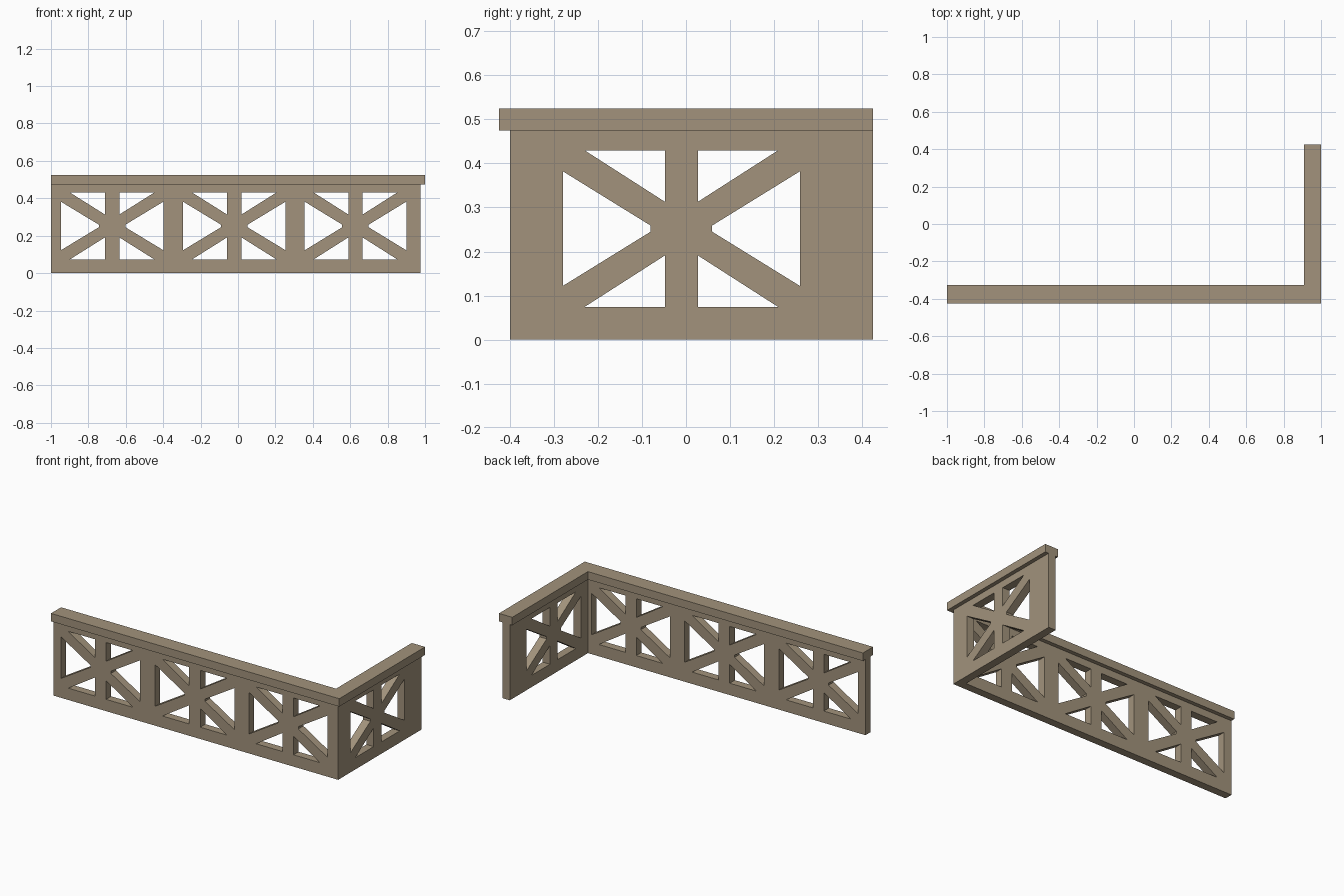
import bpy
from mathutils import Matrix

if "Cube" in bpy.data.objects:
    bpy.data.objects.remove(bpy.data.objects["Cube"])

wood = bpy.data.materials.new("weathered tan wood")
wood.diffuse_color = (0.36, 0.29, 0.20, 1)
wood.use_nodes = True
wood.node_tree.nodes["Principled BSDF"].inputs["Base Color"].default_value = wood.diffuse_color


def plate(name, outlines, thickness, matrix):
    """Filled 2D outline with holes, extruded evenly about its plane."""
    cu = bpy.data.curves.new(name + "_profile", 'CURVE')
    cu.dimensions = '2D'
    cu.fill_mode = 'BOTH'
    cu.extrude = thickness / 2
    for pts in outlines:
        sp = cu.splines.new('POLY')
        sp.points.add(len(pts) - 1)
        for p, (x, y) in zip(sp.points, pts):
            p.co = (x, y, 0, 1)
        sp.use_cyclic_u = True
    tmp = bpy.data.objects.new(name + "_tmp", cu)
    bpy.context.collection.objects.link(tmp)
    bpy.context.view_layer.update()
    dg = bpy.context.evaluated_depsgraph_get()
    me = bpy.data.meshes.new_from_object(tmp.evaluated_get(dg))
    bpy.data.objects.remove(tmp)
    me.transform(matrix)
    me.name = name
    me.materials.clear()
    me.materials.append(wood)
    for p in me.polygons:
        p.use_smooth = False
        p.material_index = 0
    ob = bpy.data.objects.new(name, me)
    bpy.context.collection.objects.link(ob)
    return ob


def rect(x0, x1, z0, z1):
    return [(x0, z0), (x1, z0), (x1, z1), (x0, z1)]


def star_holes(cx, s=1.0, cz=0.252):
    """Six openings left between a post and two crossing braces."""
    holes = []
    for m in (-1, 1):
        # side opening with blunt tip
        holes.append([(cx + m * s * x, cz + z) for x, z in
                      ((0.269, 0.13), (0.269, -0.13), (0.07, -0.007), (0.07, 0.007))])
        # openings above and below
        for v in (-1, 1):
            holes.append([(cx + m * s * x, cz + v * z) for x, z in
                          ((0.0375, 0.178), (0.22, 0.178), (0.0375, 0.061))])
    return holes


# front panel: local (x, y) -> world (x, z)
front = Matrix(((1, 0, 0, 0), (0, 0, -1, -0.375), (0, 1, 0, 0), (0, 0, 0, 1)))
holes = star_holes(-0.673, 1.02) + star_holes(-0.02, 1.02) + star_holes(0.628, 1.01)
plate("front_panel", [rect(-1, 0.975, 0, 0.475)] + holes, 0.05, front)

# side panel: local (x, y) -> world (y, z)
side = Matrix(((0, 0, 1, 0.95), (1, 0, 0, 0), (0, 1, 0, 0), (0, 0, 0, 1)))
plate("side_panel", [rect(-0.35, 0.425, 0, 0.475)] + star_holes(-0.0105), 0.05, side)

# L-shaped handrail
rail = [(-1, -0.425), (1, -0.425), (1, 0.425), (0.908, 0.425), (0.908, -0.325), (-1, -0.325)]
plate("handrail", [rail], 0.05, Matrix.Translation((0, 0, 0.5)))
